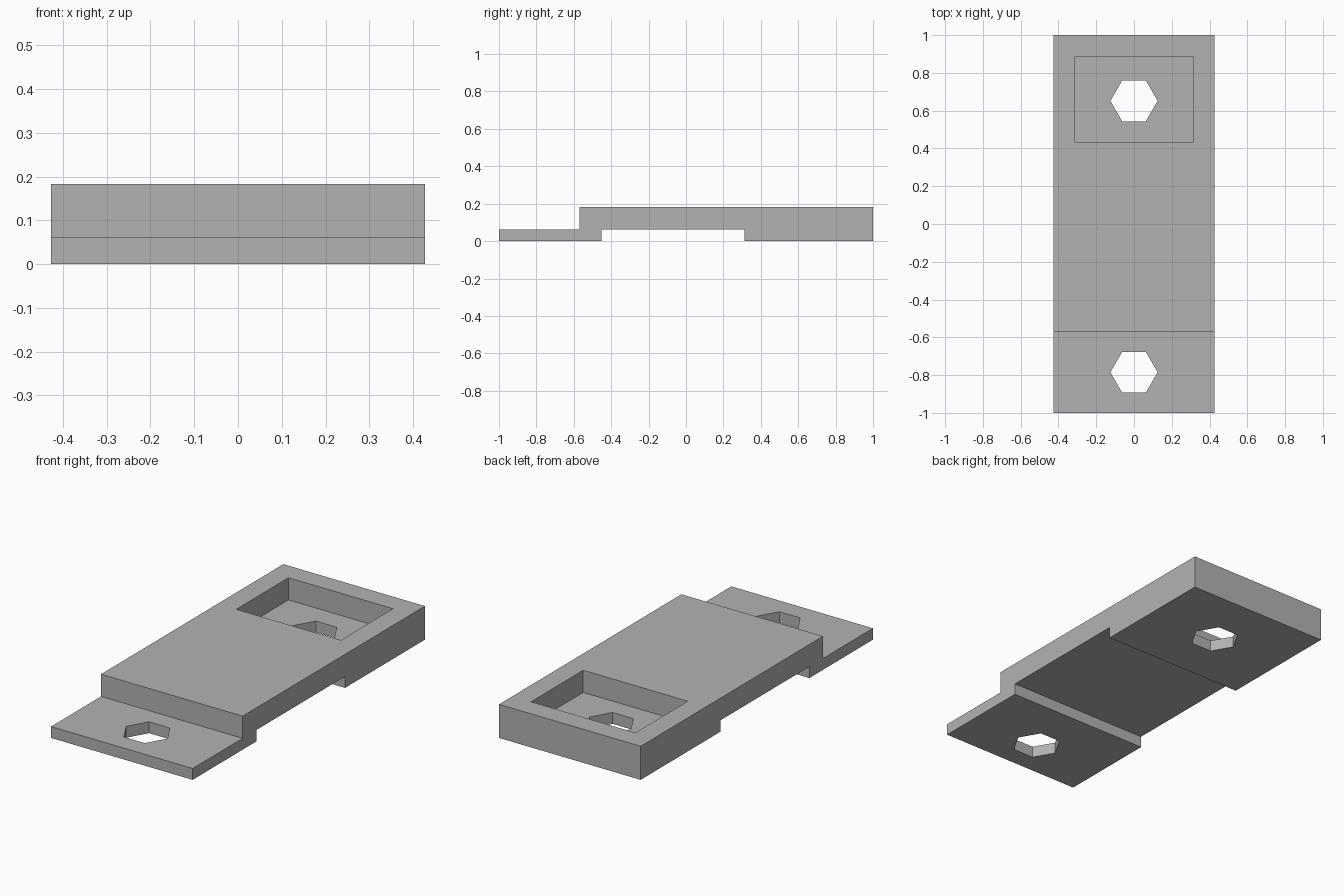
import bpy
import bmesh
import math
from mathutils import Vector

default_cube = bpy.data.objects.get("Cube")
if default_cube:
    bpy.data.objects.remove(default_cube, do_unlink=True)

HALF_WIDTH = 0.427
STEP = 0.062
HEIGHT = 0.183

gray = bpy.data.materials.new("plain gray")
gray.use_nodes = True
gray.diffuse_color = (0.45, 0.45, 0.45, 1)
gray.node_tree.nodes["Principled BSDF"].inputs["Base Color"].default_value = gray.diffuse_color


def prism(name, outline, direction):
    """Extrude a closed outline of 3D points along a direction."""
    bm = bmesh.new()
    face = bm.faces.new([bm.verts.new(p) for p in outline])
    extruded = bmesh.ops.extrude_face_region(bm, geom=[face])["geom"]
    verts = [g for g in extruded if isinstance(g, bmesh.types.BMVert)]
    bmesh.ops.translate(bm, verts=verts, vec=Vector(direction))
    bmesh.ops.recalc_face_normals(bm, faces=bm.faces)
    mesh = bpy.data.meshes.new(name)
    bm.to_mesh(mesh)
    bm.free()
    mesh.materials.append(gray)
    obj = bpy.data.objects.new(name, mesh)
    bpy.context.collection.objects.link(obj)
    return obj


def cut(target, cutter):
    """Subtract the cutter from the target, then discard it."""
    cutter.hide_render = True
    modifier = target.modifiers.new("cut", 'BOOLEAN')
    modifier.operation = 'DIFFERENCE'
    modifier.solver = 'EXACT'
    modifier.object = cutter
    bpy.context.view_layer.objects.active = target
    bpy.ops.object.modifier_apply(modifier=modifier.name)
    bpy.data.objects.remove(cutter, do_unlink=True)


# Stepped bracket: side profile in y, z, extruded across the width
profile = [(-1, 0), (-0.452, 0), (-0.452, STEP), (0.312, STEP), (0.312, 0),
           (1, 0), (1, HEIGHT), (-0.57, HEIGHT), (-0.57, STEP), (-1, STEP)]
bracket = prism("stepped_bracket", [(-HALF_WIDTH, y, z) for y, z in profile],
                (2 * HALF_WIDTH, 0, 0))

# Rectangular pocket sunk into the top of the rear end
corners = [(-1, -1), (1, -1), (1, 1), (-1, 1)]
pocket = prism("pocket_cutter",
               [(0.315 * sx, 0.66 + 0.225 * sy, STEP) for sx, sy in corners],
               (0, 0, 0.3))
cut(bracket, pocket)

# Hexagonal through holes at both ends
for y in (-0.785, 0.652):
    angles = [math.radians(60 * i) for i in range(6)]
    hexagon = [(0.125 * math.cos(a), y + 0.125 * math.sin(a), -0.1) for a in angles]
    cut(bracket, prism("hole_cutter", hexagon, (0, 0, 0.5)))
